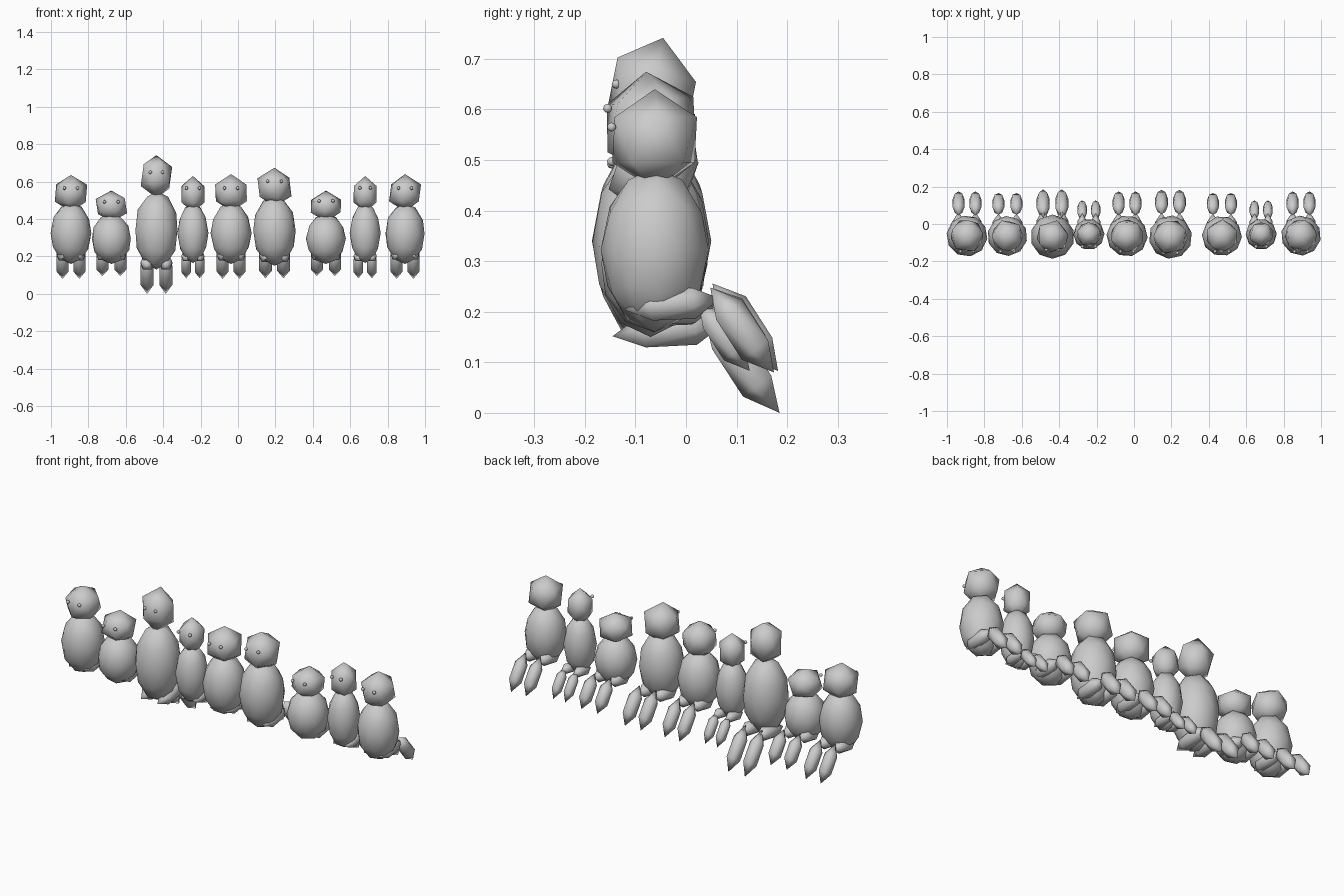
import bpy
from math import radians, pi
from mathutils import Matrix, Vector

# Nine low-poly seated figures in a row, eyes facing -y, legs bent behind them.


def blob(name, centre, radii, spin=0.0, lean=0.0, axis=(0, 0, 1), level=1):
    """Stretched icosphere: spun before scaling, then its z turned to axis."""
    bpy.ops.mesh.primitive_ico_sphere_add(subdivisions=level, radius=1)
    ob = bpy.context.object
    ob.name = name
    turn = Vector((0, 0, 1)).rotation_difference(Vector(axis)).to_matrix().to_4x4()
    m = (Matrix.Translation(centre) @ turn @ Matrix.Diagonal((*radii, 1))
         @ Matrix.Rotation(radians(lean), 4, 'X') @ Matrix.Rotation(radians(spin), 4, 'Z'))
    ob.data.transform(m)
    bpy.ops.object.shade_smooth()
    return ob


# x, y, body radius, body bottom, body top, head radius, head bottom, head top,
# eye height, eye y, eye spacing, head lean, spin
figures = [
    (-.893, -.064, .110, .16, .490, .098, .440, .636, .565, -.147, .035, 6, 10),
    (-.677, -.064, .107, .16, .430, .094, .385, .553, .492, -.147, .037, -8, 40),
    (-.436, -.068, .118, .13, .550, .094, .510, .745, .650, -.138, .033, -14, 0),
    (-.241, -.055, .083, .165, .485, .072, .435, .630, .565, -.121, .035, 0, 20),
    (-.037, -.064, .110, .16, .490, .098, .440, .640, .565, -.147, .035, 0, 50),
    (.195, -.070, .116, .15, .525, .102, .465, .675, .602, -.155, .037, 5, 30),
    (.470, -.064, .107, .16, .430, .094, .385, .553, .497, -.147, .037, -8, 15),
    (.680, -.055, .083, .165, .485, .072, .435, .630, .567, -.121, .028, 0, 55),
    (.893, -.062, .107, .16, .485, .096, .440, .640, .565, -.147, .035, 0, 5),
]
# leg offset, leg radius, foot (y, z), shin half length, thigh centre z
legs = [
    (.045, .038, (.174, .080), .105, .212),
    (.048, .038, (.165, .095), .095, .212),
    (.050, .041, (.185, .000), .125, .165),
    (.036, .030, (.126, .083), .085, .200),
    (.045, .038, (.174, .080), .105, .212),
    (.048, .040, (.182, .083), .108, .205),
    (.048, .038, (.165, .095), .095, .212),
    (.036, .030, (.126, .083), .085, .200),
    (.045, .038, (.174, .080), .105, .215),
]

shin_dir = Vector((0, .6, -.8))
for fig, leg in zip(figures, legs):
    x, y, r, b0, b1, hr, h0, h1, ez, ey, es, lean, spin = fig
    off, lr, foot, half, tz = leg
    # torso and head
    blob("body", (x, y, (b0 + b1) / 2), (r, r, (b1 - b0) / 2), spin, level=2)
    blob("head", (x, y, (h0 + h1) / 2), (hr, hr, (h1 - h0) / 2), spin, lean)
    for side in (-1, 1):
        # eye
        blob("eye", (x + side * es, ey, ez), (.009, .009, .009), level=2)
        # thigh running back under the body, shin hanging down behind
        blob("thigh", (x + side * off, y + .035, tz), (lr, lr, .095 * (half / .105)),
             18, axis=(0, 1, .12))
        shin = Vector((x + side * off, *foot)) - shin_dir * half
        blob("shin", shin, (lr, lr * 1.05, half), 18, axis=shin_dir)
